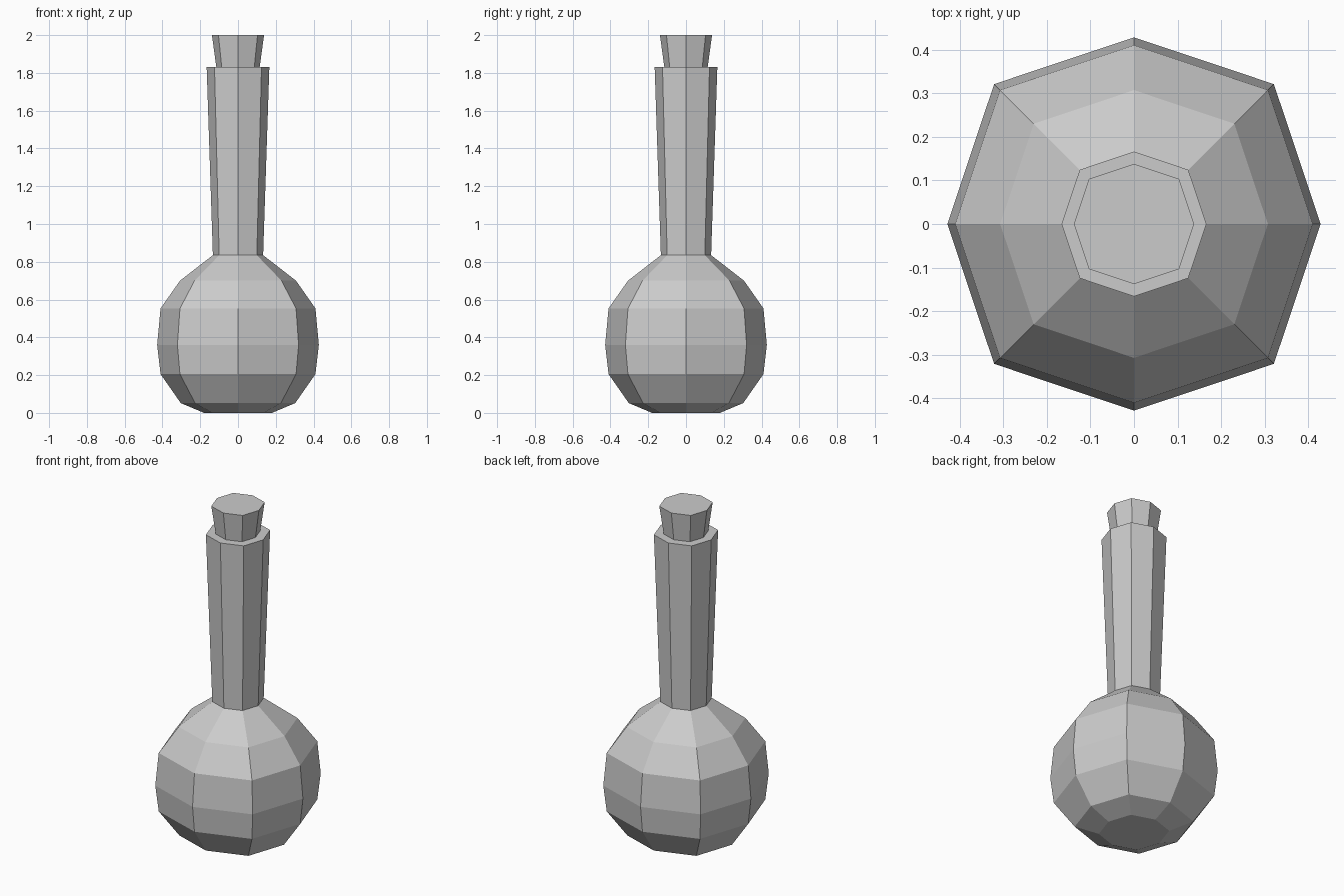
import bpy, bmesh
from math import cos, sin, pi

if "Cube" in bpy.data.objects:
    bpy.data.objects.remove(bpy.data.objects["Cube"])

DIAG = 1.06  # the diagonal corners sit slightly further out than a regular octagon


def lathe8(name, profile):
    """Closed eight-sided solid from (radius, height) rings."""
    bm = bmesh.new()
    rings = []
    for r, z in profile:
        ring = []
        for i in range(8):
            k = r * (DIAG if i % 2 else 1.0)
            ring.append(bm.verts.new((k * cos(i * pi / 4), k * sin(i * pi / 4), z)))
        rings.append(ring)
    for a, b in zip(rings, rings[1:]):
        for i in range(8):
            j = (i + 1) % 8
            bm.faces.new((a[i], a[j], b[j], b[i]))
    bm.faces.new(rings[0][::-1])
    bm.faces.new(rings[-1])
    bmesh.ops.recalc_face_normals(bm, faces=bm.faces)
    mesh = bpy.data.meshes.new(name)
    bm.to_mesh(mesh)
    bm.free()
    obj = bpy.data.objects.new(name, mesh)
    bpy.context.collection.objects.link(obj)
    return obj


# Round flask body with long flaring neck
lathe8("flask", [(0.18, 0.0), (0.303, 0.052), (0.41, 0.205), (0.428, 0.36),
                 (0.41, 0.553), (0.307, 0.70), (0.133, 0.835), (0.166, 1.832)])

# Tapered stopper, seated slightly into the neck
lathe8("stopper", [(0.112, 1.81), (0.138, 2.0)])
